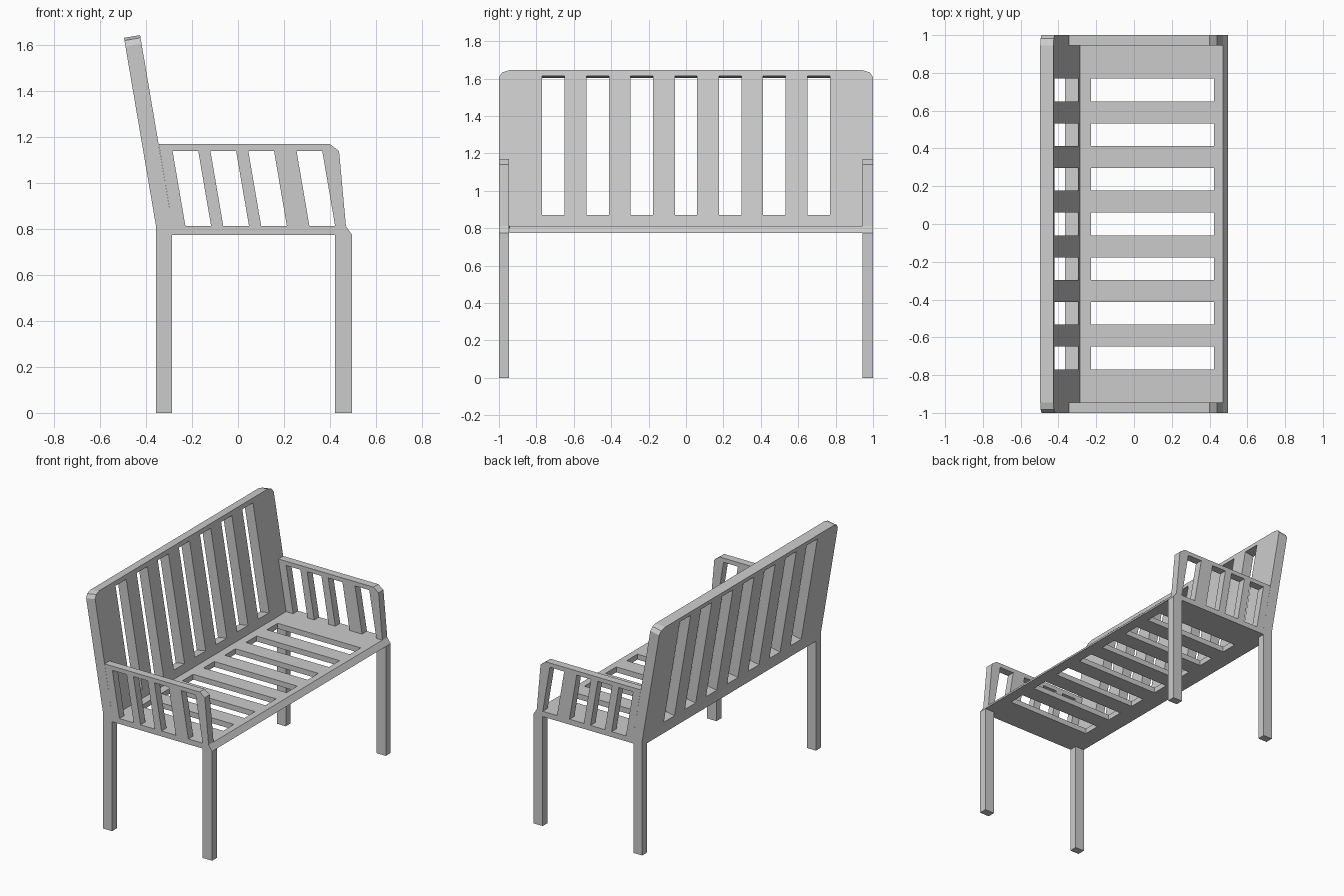
import bpy
from math import sqrt
from mathutils import Matrix, Vector

if "Cube" in bpy.data.objects:
    bpy.data.objects.remove(bpy.data.objects["Cube"])


def panel(name, outline, holes, thick, origin, u, v):
    """Flat panel with holes; u, v are its plane axes, origin is on its middle plane."""
    cu = bpy.data.curves.new(name, 'CURVE')
    cu.dimensions = '2D'
    cu.fill_mode = 'BOTH'
    cu.extrude = thick / 2
    for loop in [outline] + holes:
        s = cu.splines.new('POLY')
        s.points.add(len(loop) - 1)
        for p, (a, b) in zip(s.points, loop):
            p.co = (a, b, 0, 1)
        s.use_cyclic_u = True
    tmp = bpy.data.objects.new(name + "_curve", cu)
    bpy.context.collection.objects.link(tmp)
    dg = bpy.context.evaluated_depsgraph_get()
    me = bpy.data.meshes.new_from_object(tmp.evaluated_get(dg))
    bpy.data.objects.remove(tmp)
    u, v = Vector(u), Vector(v)
    m = Matrix((u, v, u.cross(v))).transposed().to_4x4()
    me.transform(Matrix.Translation(origin) @ m)
    for p in me.polygons:
        p.use_smooth = False
    ob = bpy.data.objects.new(name, me)
    bpy.context.collection.objects.link(ob)
    return ob


def rect(a0, b0, a1, b1):
    return [(a0, b0), (a1, b0), (a1, b1), (a0, b1)]


SEAT_LO, SEAT_HI, ARM = 0.775, 0.813, 0.055
LEAN = 0.17
slot_y = [0.2365 * i for i in range(-3, 4)]

# Seat with slots and a bevelled front edge
seat = panel("seat", rect(-0.357, -1 + ARM, 0.47, 1 - ARM),
             [rect(-0.228, y - 0.06, 0.423, y + 0.06) for y in slot_y],
             SEAT_HI - SEAT_LO, (0, 0, (SEAT_LO + SEAT_HI) / 2), (1, 0, 0), (0, 1, 0))
for vert in seat.data.vertices:
    if vert.co.x > 0.46 and vert.co.z < 0.79:
        vert.co.x = 0.497

# Leaning backrest with slots and rounded top corners
n = sqrt(1 + LEAN * LEAN)
up, normal = Vector((-LEAN, 0, 1)) / n, Vector((1, 0, LEAN)) / n
top = (1.645 - SEAT_HI) * n
half = [(1, 0), (1, top - 0.038), (0.982, top - 0.012), (0.945, top)]
panel("backrest", half + [(-a, b) for a, b in reversed(half)],
      [rect(y - 0.06, 0.058, y + 0.06, top - 0.031) for y in slot_y],
      0.071, Vector((-0.285, 0, SEAT_HI)) - normal * 0.0355, (0, 1, 0), up)

# End frames: two legs, seat edge and slatted armrest in one profile
frame = [(-0.357, 0), (-0.287, 0), (-0.287, SEAT_LO), (0.423, SEAT_LO), (0.423, 0),
         (0.497, 0), (0.497, SEAT_LO), (0.47, SEAT_HI), (0.44, 1.14), (0.40, 1.17),
         (-0.345, 1.17), (-0.285, SEAT_HI), (-0.357, SEAT_HI)]
gaps = [[(x + 0.056, SEAT_HI), (x + 0.168, SEAT_HI), (x + 0.112, 1.14), (x, 1.14)]
        for x in (-0.285, -0.12, 0.045, 0.255)]
for side, name in ((-1, "right_end_frame"), (1, "left_end_frame")):
    panel(name, frame, gaps, ARM, (0, side * (1 - ARM / 2), 0), (1, 0, 0), (0, 0, 1))
